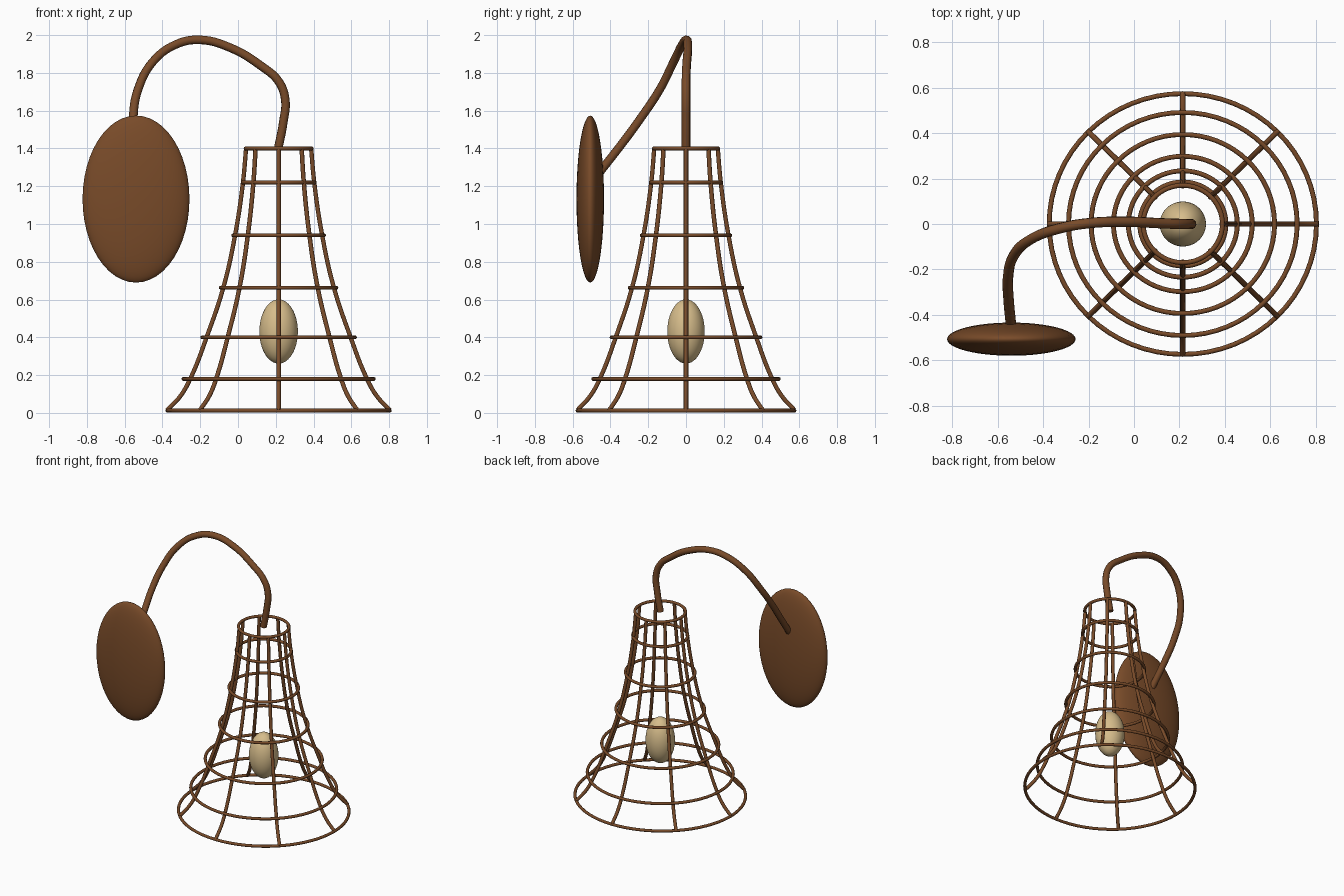
import bpy, math

if "Cube" in bpy.data.objects:
    bpy.data.objects.remove(bpy.data.objects["Cube"], do_unlink=True)


def material(name, rgb):
    m = bpy.data.materials.new(name)
    m.use_nodes = True
    m.diffuse_color = (*rgb, 1)
    m.node_tree.nodes["Principled BSDF"].inputs["Base Color"].default_value = (*rgb, 1)
    return m


BRONZE = material("aged bronze", (0.19, 0.07, 0.022))
GLASS = material("warm glass", (0.68, 0.51, 0.26))
AXIS_X = 0.215    # centre line of the shade
STRETCH = 1.025   # the shade is slightly wider than deep


def finish(obj, name, mat):
    obj.name = name
    obj.data.materials.clear()
    obj.data.materials.append(mat)
    bpy.ops.object.select_all(action="DESELECT")
    obj.select_set(True)
    bpy.context.view_layer.objects.active = obj
    bpy.ops.object.shade_smooth_by_angle(angle=math.radians(50))
    return obj


def tube(name, points, radius):
    """Round rod along a smooth path, turned into a mesh."""
    curve = bpy.data.curves.new(name, "CURVE")
    curve.dimensions = "3D"
    curve.bevel_depth = radius
    curve.bevel_resolution = 3
    curve.resolution_u = 6
    curve.use_fill_caps = True
    spline = curve.splines.new("BEZIER")
    spline.bezier_points.add(len(points) - 1)
    for bp, co in zip(spline.bezier_points, points):
        bp.co = co
        bp.handle_left_type = bp.handle_right_type = "AUTO"
    obj = bpy.data.objects.new(name, curve)
    bpy.context.collection.objects.link(obj)
    bpy.ops.object.select_all(action="DESELECT")
    obj.select_set(True)
    bpy.context.view_layer.objects.active = obj
    bpy.ops.object.convert(target="MESH")
    return finish(bpy.context.object, name, BRONZE)


def ellipsoid(name, centre, size, mat):
    bpy.ops.mesh.primitive_uv_sphere_add(segments=48, ring_count=24, location=centre)
    obj = bpy.context.object
    obj.scale = size
    return finish(obj, name, mat)


# Wall plate and bulb
ellipsoid("wall_plate", (-0.54, -0.507, 1.132), (0.283, 0.073, 0.442), BRONZE)
ellipsoid("bulb", (AXIS_X, 0, 0.431), (0.102, 0.099, 0.17), GLASS)

# Bent arm from the plate to the top of the shade
tube("arm", [(-0.54, -0.46, 1.27), (-0.553, -0.32, 1.45), (-0.555, -0.24, 1.56),
             (-0.53, -0.14, 1.71), (-0.45, -0.065, 1.86), (-0.33, -0.02, 1.95),
             (-0.205, 0.003, 1.975), (-0.045, 0.01, 1.935), (0.125, 0.003, 1.835),
             (0.215, 0, 1.755), (0.25, 0, 1.66), (0.24, 0, 1.54), (0.213, 0, 1.40)], 0.023)

# Horizontal hoops of the shade: radius, height
hoops = [(0.17, 1.40), (0.185, 1.22), (0.234, 0.94), (0.298, 0.663),
         (0.394, 0.40), (0.491, 0.18), (0.574, 0.012)]
for i, (r, z) in enumerate(hoops):
    bpy.ops.mesh.primitive_torus_add(location=(AXIS_X, 0, z), major_radius=r, minor_radius=0.0105,
                                     major_segments=64, minor_segments=10)
    bpy.context.object.scale.x = STRETCH
    finish(bpy.context.object, f"shade_hoop_{i + 1}", BRONZE)

# Flared upright ribs of the shade: radius, height
profile = [(0.168, 1.40), (0.184, 1.22), (0.225, 0.94), (0.285, 0.665),
           (0.372, 0.40), (0.452, 0.19), (0.505, 0.092), (0.575, 0.014)]
for i in range(8):
    a = i * math.pi / 4
    tube(f"shade_rib_{i + 1}",
         [(AXIS_X + r * math.cos(a) * STRETCH, r * math.sin(a), z) for r, z in profile], 0.012)
